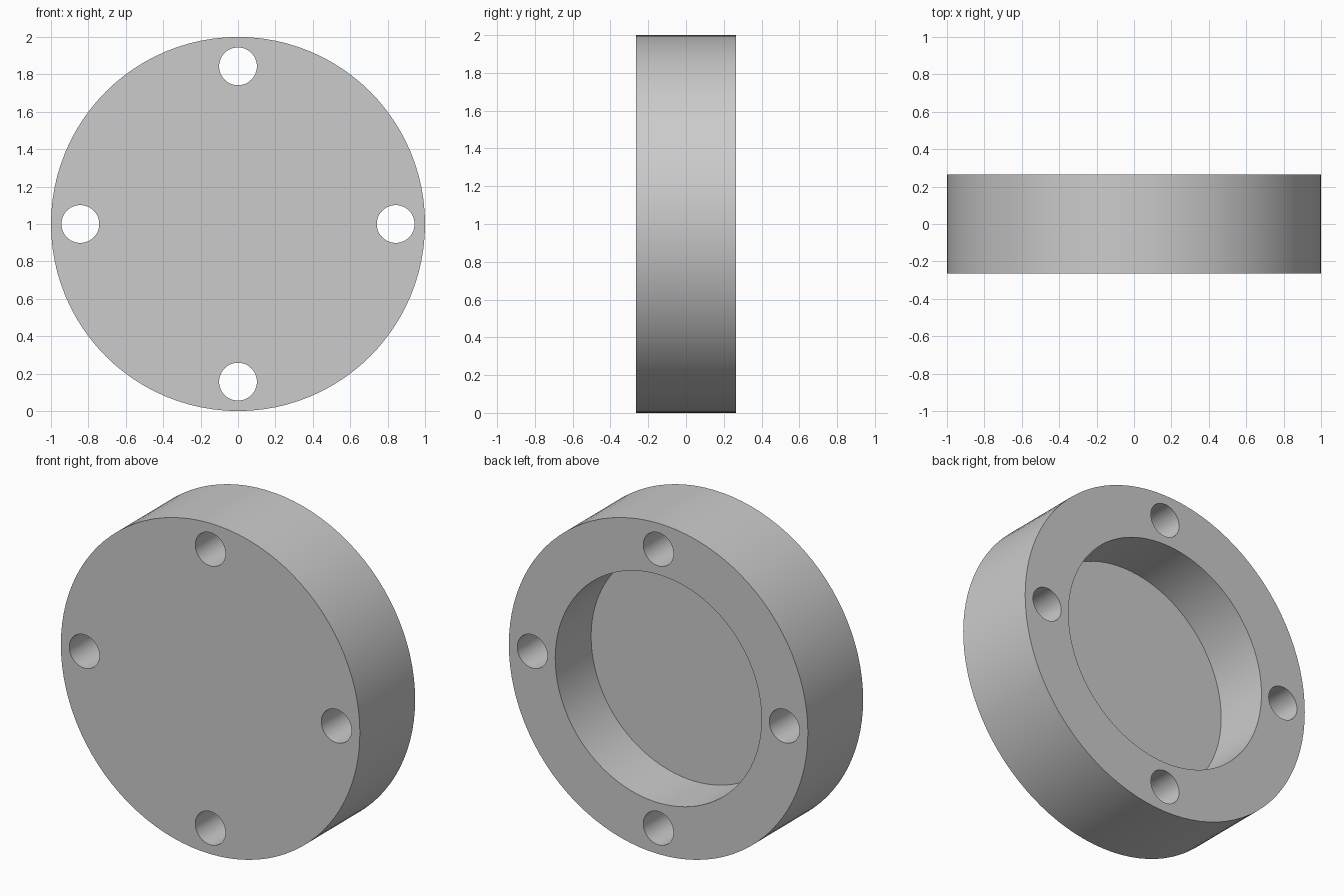
import bpy
import math

cube = bpy.data.objects.get("Cube")
if cube:
    bpy.data.objects.remove(cube, do_unlink=True)

RADIUS = 1.0
HALF_DEPTH = 0.264
RECESS_RADIUS = 0.69
RECESS_DEPTH = 0.343
HOLE_RADIUS = 0.101
HOLE_CIRCLE = 0.843

grey = bpy.data.materials.new("plain grey")
grey.use_nodes = True
colour = (0.6, 0.6, 0.6, 1)
grey.diffuse_color = colour
grey.node_tree.nodes["Principled BSDF"].inputs["Base Color"].default_value = colour


def disc(name, radius, y_min, y_max, x=0, z=RADIUS, sides=96):
    """Cylinder lying along the y axis."""
    bpy.ops.mesh.primitive_cylinder_add(
        vertices=sides, radius=radius, depth=y_max - y_min,
        location=(x, (y_min + y_max) / 2, z), rotation=(math.pi / 2, 0, 0))
    obj = bpy.context.object
    obj.name = name
    obj.data.materials.append(grey)
    return obj


# Solid round cover
cover = disc("round_cover", RADIUS, -HALF_DEPTH, HALF_DEPTH)

# Blind recess in the back and four through holes
cutters = [disc("recess_cutter", RECESS_RADIUS, HALF_DEPTH - RECESS_DEPTH, HALF_DEPTH + 0.1)]
for i in range(4):
    angle = i * math.pi / 2
    cutters.append(disc(
        f"bolt_hole_cutter_{i + 1}", HOLE_RADIUS, -HALF_DEPTH - 0.1, HALF_DEPTH + 0.1,
        HOLE_CIRCLE * math.cos(angle), RADIUS + HOLE_CIRCLE * math.sin(angle), 48))

for cutter in cutters:
    cut = cover.modifiers.new(cutter.name, 'BOOLEAN')
    cut.operation = 'DIFFERENCE'
    cut.solver = 'EXACT'
    cut.object = cutter

# Apply the cuts, then remove the cutters
bpy.ops.object.select_all(action='DESELECT')
cover.select_set(True)
bpy.context.view_layer.objects.active = cover
for cutter in cutters:
    bpy.ops.object.modifier_apply(modifier=cutter.name)
for cutter in cutters:
    bpy.data.objects.remove(cutter, do_unlink=True)

# Round walls smooth, rims sharp
bpy.ops.object.shade_smooth_by_angle(angle=math.radians(30))
